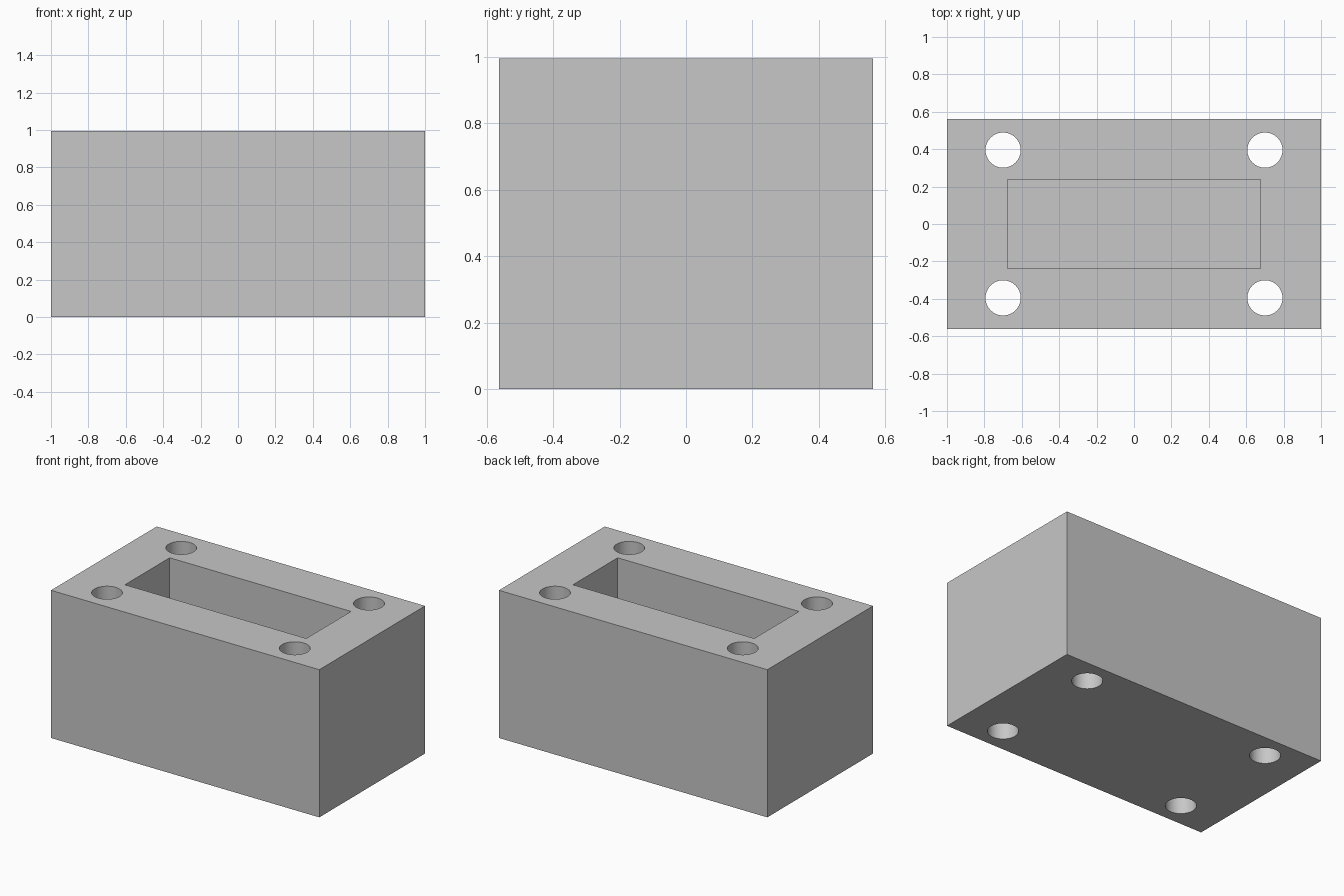
import bpy
import math

default = bpy.data.objects.get("Cube")
if default:
    bpy.data.objects.remove(default, do_unlink=True)

# Overall sizes
LENGTH, DEPTH, HEIGHT = 2.0, 1.125, 0.995
POCKET_X, POCKET_Y, FLOOR = 1.352, 0.476, 0.324
HOLE_X, HOLE_Y, HOLE_R = 0.70, 0.395, 0.094

grey = bpy.data.materials.new("plain grey")
grey.use_nodes = True
colour = (0.57, 0.57, 0.57, 1)
grey.diffuse_color = colour
grey.node_tree.nodes["Principled BSDF"].inputs["Base Color"].default_value = colour


def box(name, size, bottom):
    bpy.ops.mesh.primitive_cube_add(size=1, location=(0, 0, bottom + size[2] / 2))
    obj = bpy.context.object
    obj.name = name
    obj.scale = size
    bpy.ops.object.transform_apply(location=True, rotation=False, scale=True)
    obj.data.materials.append(grey)
    return obj


def cut(target, cutter):
    mod = target.modifiers.new(cutter.name, 'BOOLEAN')
    mod.operation = 'DIFFERENCE'
    mod.solver = 'EXACT'
    mod.object = cutter
    cutter.hide_render = True
    bpy.ops.object.select_all(action='DESELECT')
    target.select_set(True)
    bpy.context.view_layer.objects.active = target
    bpy.ops.object.modifier_apply(modifier=mod.name)
    bpy.data.objects.remove(cutter, do_unlink=True)


# Solid block
block = box("block_body", (LENGTH, DEPTH, HEIGHT), 0)

# Rectangular pocket, open at the top
cut(block, box("pocket_cutter", (POCKET_X, POCKET_Y, HEIGHT), FLOOR))

# Four corner holes, right through the block
for sx in (-1, 1):
    for sy in (-1, 1):
        bpy.ops.mesh.primitive_cylinder_add(
            vertices=64, radius=HOLE_R, depth=HEIGHT * 2,
            location=(sx * HOLE_X, sy * HOLE_Y, HEIGHT / 2))
        hole = bpy.context.object
        hole.name = "hole_cutter"
        hole.data.materials.append(grey)
        cut(block, hole)

# Smooth hole walls, crisp edges elsewhere
bpy.ops.object.shade_smooth_by_angle(angle=math.radians(30))
